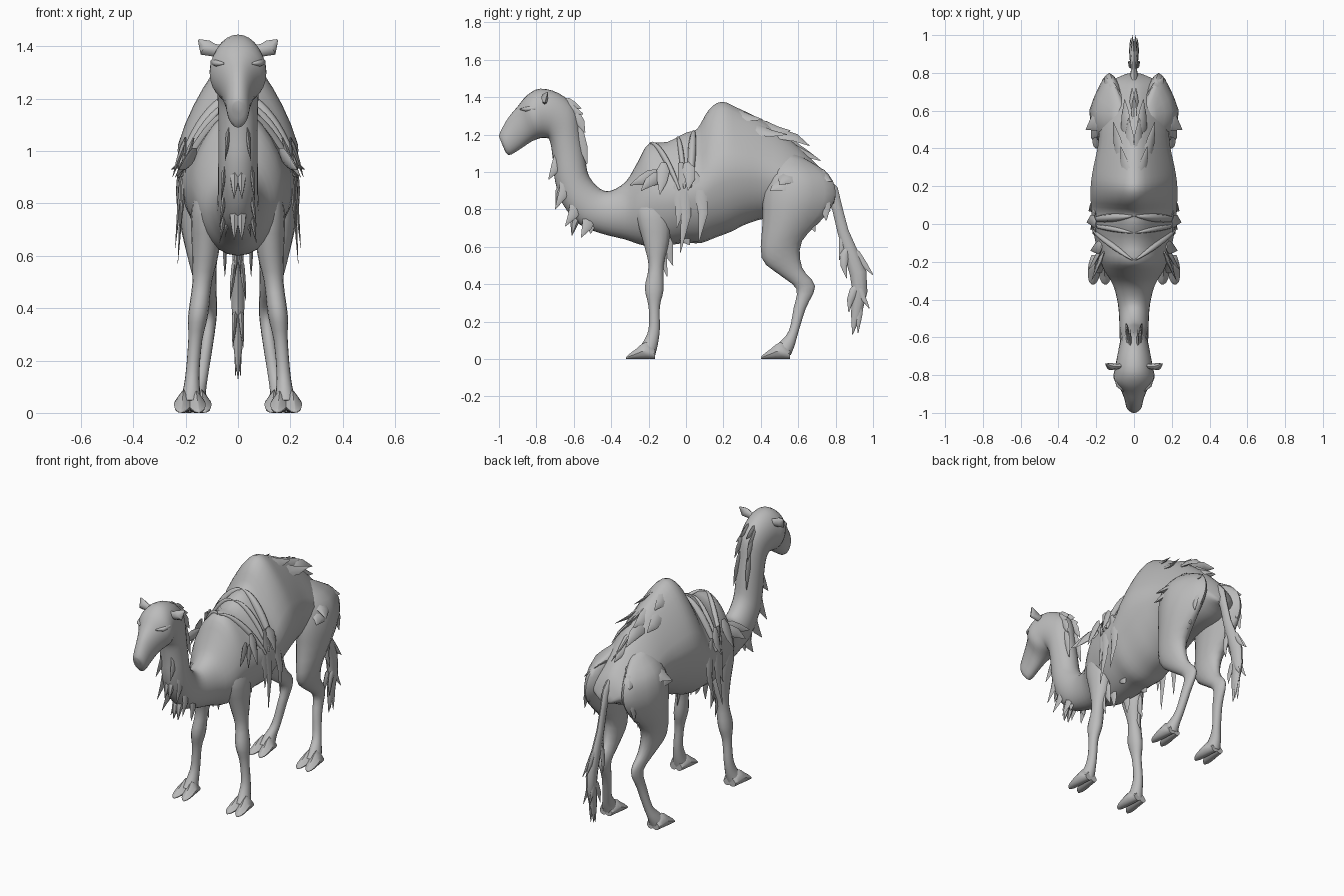
import bpy, bmesh, math, random
from mathutils import Vector

random.seed(4)
cube = bpy.data.objects.get("Cube")
if cube:
    bpy.data.objects.remove(cube, do_unlink=True)

hide_grey = bpy.data.materials.new("hide_grey")
hide_grey.use_nodes = True
GREY = (0.5, 0.5, 0.5, 1)
hide_grey.diffuse_color = GREY
hide_grey.node_tree.nodes["Principled BSDF"].inputs["Base Color"].default_value = GREY


def finish(name, bm, angle=50):
    """Turn a bmesh into a smooth shaded, coloured object."""
    bmesh.ops.recalc_face_normals(bm, faces=bm.faces)
    mesh = bpy.data.meshes.new(name)
    bm.to_mesh(mesh)
    bm.free()
    mesh.materials.append(hide_grey)
    obj = bpy.data.objects.new(name, mesh)
    bpy.context.collection.objects.link(obj)
    bpy.ops.object.select_all(action="DESELECT")
    obj.select_set(True)
    bpy.context.view_layer.objects.active = obj
    bpy.ops.object.shade_smooth_by_angle(angle=math.radians(angle))


def add_rings(bm, rings):
    """Skin a list of equal rings and close both ends."""
    loops = [[bm.verts.new(p) for p in ring] for ring in rings]
    count = len(loops[0])
    for a, b in zip(loops, loops[1:]):
        for i in range(count):
            j = (i + 1) % count
            bm.faces.new((a[i], a[j], b[j], b[i]))
    bm.faces.new(loops[0])
    bm.faces.new(loops[-1])


def station_at(stations, u):
    """Smoothly interpolated station at fractional index u."""
    last = len(stations) - 1
    i = min(int(u), last - 1)
    t = u - i
    a, b, c, d = (stations[max(0, min(last, i + k))] for k in (-1, 0, 1, 2))
    return [q + t * ((r - p) / 2 + t * ((p - 2.5 * q + 2 * r - s / 2)
            + t * (1.5 * (q - r) + (s - p) / 2))) for p, q, r, s in zip(a, b, c, d)]


def section_point(station, angle, taper):
    """Point on a section spanning two (y, z) edge points with a half width."""
    y1, z1, y2, z2, width, cx = station
    s, c = math.sin(angle), math.cos(angle)
    x = cx + width * c * (1 - taper * max(0, s))
    return Vector((x, (y1 + y2) / 2 + (y1 - y2) / 2 * s, (z1 + z2) / 2 + (z1 - z2) / 2 * s))


def loft(bm, stations, taper, side=1, sides=20, steps=3):
    rings = []
    for k in range((len(stations) - 1) * steps + 1):
        st = station_at(stations, k / steps)
        ring = [section_point(st, math.tau * i / sides, taper(st[0])) for i in range(sides)]
        rings.append([(p.x * side, p.y, p.z) for p in ring])
    add_rings(bm, rings)


def strand(bm, points, widths, thick=0.5, normal=(1, 0, 0), sides=6):
    """Flattened tapering tube through points."""
    rings = []
    for i, p in enumerate(points):
        along = points[min(i + 1, len(points) - 1)] - points[max(i - 1, 0)]
        broad = along.cross(Vector(normal)).normalized()
        thin = broad.cross(along).normalized()
        rings.append([p + widths[i] * (broad * math.cos(math.tau * k / sides)
                      + thin * thick * math.sin(math.tau * k / sides)) for k in range(sides)])
    add_rings(bm, rings)


def lock_group(name, locks, width, thick=0.3, lift=0):
    """Mirrored pointed locks of hair as (x, y, z, tip x, tip y, tip z)."""
    bm = bmesh.new()
    for x, y, z, tx, ty, tz in locks:
        sag = random.uniform(-.12, .12)
        for side in (1, -1):
            normal = (side, 0, lift)
            root, tip = Vector((x * side, y, z)), Vector((tx * side, ty, tz))
            bow = (tip - root).cross(Vector((1, 0, 0))) * sag
            points = [root.lerp(tip, t) + bow * 4 * t * (1 - t) for t in (0, .25, .6, 1)]
            strand(bm, points, [width * .4, width, width * .75, .002], thick, normal)
    finish(name, bm)


# Head, neck and torso: upper edge (y, z), lower edge (y, z), half width
head_neck = [
    (-1, 1.19, -.98, 1.14, .02), (-.99, 1.22, -.95, 1.09, .04),
    (-.95, 1.29, -.89, 1.12, .052), (-.9, 1.35, -.83, 1.16, .075),
    (-.85, 1.41, -.78, 1.18, .108), (-.78, 1.445, -.74, 1.18, .1),
    (-.68, 1.42, -.73, 1.17, .09), (-.59, 1.34, -.72, 1.13, .08),
    (-.56, 1.2, -.71, 1.05, .075), (-.54, 1.08, -.7, .95, .075),
    (-.52, .98, -.66, .83, .076), (-.46, .91, -.57, .72, .078),
    (-.4, .9, -.45, .67, .085)]
torso = [
    (-.32, .95, -.33, .64, .11), (-.26, 1.05, -.24, .61, .155),
    (-.2, 1.15, -.17, .6, .18), (-.1, 1.16, -.08, .61, .205),
    (0, 1.21, 0, .62, .22), (.06, 1.23, .08, .62, .225),
    (.12, 1.33, .16, .65, .23), (.19, 1.375, .24, .68, .228),
    (.28, 1.34, .32, .72, .215), (.42, 1.27, .42, .75, .19),
    (.56, 1.17, .55, .76, .18), (.68, 1.06, .67, .78, .155),
    (.76, .97, .75, .82, .12), (.8, .87, .79, .83, .04)]
head_neck, torso = ([(*s, 0) for s in part] for part in (head_neck, torso))


def trunk_taper(y):
    return .42 * max(0, min(1, (y + .4) / .4))


bm = bmesh.new()
loft(bm, head_neck + torso, trunk_taper, sides=28)
finish("head_neck_and_torso", bm)

# Legs: back edge (y, z), front edge (y, z), half width, centre x
front_leg = [
    (-.1, .97, -.22, .95, .02, .09), (-.08, .8, -.27, .8, .055, .12),
    (-.09, .63, -.23, .63, .053, .123), (-.12, .5, -.2, .5, .037, .137),
    (-.12, .37, -.22, .38, .038, .152), (-.14, .28, -.2, .28, .027, .163),
    (-.14, .16, -.2, .16, .026, .173), (-.15, .08, -.23, .09, .033, .178),
    (-.165, .02, -.26, .05, .045, .183)]
hind_leg = [
    (.62, 1.08, .52, 1.11, .02, .07), (.76, .99, .44, 1.01, .085, .115),
    (.8, .88, .41, .89, .105, .13), (.75, .77, .41, .74, .088, .14),
    (.62, .63, .405, .54, .055, .135), (.62, .49, .5, .45, .038, .12),
    (.69, .39, .59, .375, .03, .11), (.64, .27, .575, .27, .026, .12),
    (.6, .14, .55, .15, .026, .14), (.58, .07, .5, .09, .033, .155),
    (.56, .02, .46, .05, .045, .16)]


def thigh_taper(y):
    return .5 * max(0, min(1, (y - .63) / .1))


for name, leg, toe_y, toe_x in (("front_leg", front_leg, -.165, .184), ("hind_leg", hind_leg, .555, .162)):
    for label, side in (("left", 1), ("right", -1)):
        bm = bmesh.new()
        loft(bm, leg, thigh_taper, side, sides=16)
        # Cloven toes
        for spread in (-1, 1):
            toe = [(toe_y - d, top, toe_y - d, 0, w, toe_x + spread * (.018 + d * .1))
                   for d, top, w in ((0, .05, .024), (.05, .09, .034), (.1, .055, .032),
                                     (.14, .025, .022), (.155, .01, .006))]
            loft(bm, toe, lambda y: .75, side, sides=12, steps=2)
        finish(f"{label}_{name}", bm)

# Ears and brows
for label, side in (("left", 1), ("right", -1)):
    bm = bmesh.new()
    ear = [Vector((x * side, y, z)) for x, y, z in
           ((.05, -.75, 1.385), (.09, -.755, 1.385), (.125, -.755, 1.395), (.15, -.74, 1.425))]
    strand(bm, ear, [.02, .024, .032, .004], .6, (0, 1, 0), 8)
    finish(f"{label}_ear", bm)
    bm = bmesh.new()
    brow = [Vector((x * side, y, z)) for x, y, z in
            ((.055, -.885, 1.335), (.08, -.855, 1.335), (.09, -.81, 1.34), (.08, -.76, 1.35))]
    strand(bm, brow, [.004, .014, .016, .004], .9, (0, 0, 1), 10)
    finish(f"{label}_brow", bm, 80)

# Loose skin folds draped over the shoulders
bm = bmesh.new()
for start, end, size in ((2.1, 3.6, .016), (3.5, 3.9, .014), (4.7, 4.3, .024)):
    for side in (1, -1):
        points = []
        for k in range(13):
            t = k / 12
            st = station_at(torso, start + (end - start) * t)
            p = section_point(st, math.radians(88 - 88 * t), trunk_taper(st[0]))
            points.append(Vector((p.x * side, p.y, p.z)))
        strand(bm, points, [.004 + size * math.sin(math.pi * k / 13) for k in range(13)],
               .8, (0, 1, 0), 8)
finish("shoulder_folds", bm, 70)

# Hair locks
lock_group("shoulder_locks", [
    (.2, -.03, 1.05, .23, -.03, .57), (.205, .04, 1.0, .24, .07, .63),
    (.17, -.12, 1.05, .23, -.14, .88), (.2, -.05, .95, .22, -.05, .7),
    (.2, 0, 1.05, .25, .01, .9), (.16, -.15, 1.0, .225, -.3, .93),
    (.17, -.12, .98, .24, -.24, .9)], .035)
lock_group("elbow_locks", [
    (.13, -.12, .68, .13, -.1, .44), (.12, -.1, .66, .12, -.07, .5),
    (.05, -.14, .66, .05, -.12, .52), (.08, -.02, .67, .08, .02, .61)], .03)
lock_group("throat_locks", [
    (.03, -.66, 1.12, .05, -.735, .96), (.045, -.63, 1.02, .065, -.7, .8),
    (.045, -.58, .88, .07, -.645, .71), (.045, -.51, .8, .07, -.56, .65),
    (.03, -.48, .78, .05, -.51, .67)], .036)
lock_group("chest_locks", [
    (.01, -.62, .98, .015, -.695, .82), (.01, -.55, .82, .015, -.61, .66)], .03, .8)
lock_group("nape_locks", [
    (.03, -.66, 1.37, .04, -.55, 1.31), (.03, -.62, 1.33, .045, -.54, 1.21),
    (.03, -.6, 1.26, .045, -.53, 1.04), (.02, -.66, 1.38, .02, -.56, 1.34)], .03)
lock_group("hump_locks", [
    (.03, .22, 1.33, .07, .41, 1.28), (.06, .32, 1.26, .11, .54, 1.2),
    (.02, .38, 1.27, .03, .56, 1.22), (.04, .46, 1.2, .05, .66, 1.14),
    (.01, .52, 1.17, .01, .72, 1.06), (.08, .36, 1.2, .12, .54, 1.06)], .038, lift=1)

# Hip and rump hair
lock_group("hip_locks", [
    (.14, .58, 1.0, .255, .5, .93), (.09, .62, 1.0, .155, .78, .95),
    (.17, .56, .96, .225, .45, .9)], .06, .4, 1)
lock_group("rump_locks", [
    (.15, .7, .9, .17, .75, .74), (.14, .66, .84, .15, .69, .68),
    (.12, .72, .92, .13, .77, .79), (.13, .63, .8, .14, .65, .67)], .04)

# Tail with its tuft
bm = bmesh.new()
tail = [Vector((0, y, z)) for y, z in
        ((.72, .97), (.78, .9), (.81, .8), (.84, .68), (.88, .57), (.92, .46), (.93, .36), (.91, .24), (.89, .13))]
strand(bm, tail, [.03, .035, .028, .03, .038, .045, .04, .028, .002], .6, sides=10)
finish("tail", bm)
lock_group("tail_locks", [
    (0, .84, .69, .01, .82, .53), (.01, .86, .6, .03, .86, .43),
    (0, .88, .6, .01, 1, .45), (.01, .92, .46, .02, .98, .27),
    (.01, .92, .4, .02, .87, .25), (0, .93, .36, .01, .92, .14)], .024, .5)
